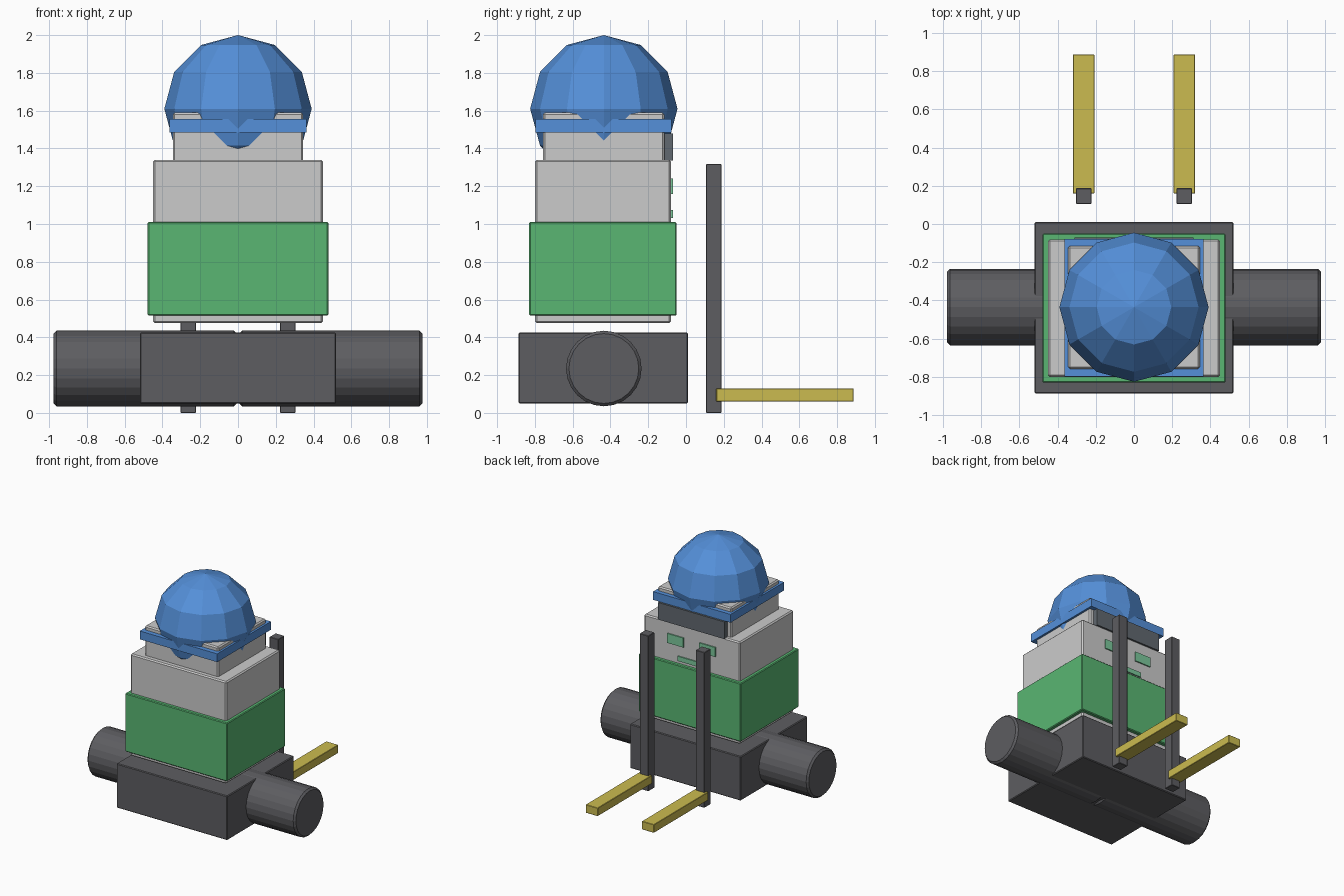
import bpy, bmesh, math
from mathutils import Matrix

if "Cube" in bpy.data.objects:
    bpy.data.objects.remove(bpy.data.objects["Cube"])


def material(name, rgb):
    m = bpy.data.materials.new(name)
    m.diffuse_color = (*rgb, 1)
    m.use_nodes = True
    m.node_tree.nodes["Principled BSDF"].inputs["Base Color"].default_value = m.diffuse_color
    return m


DARK = material("dark", (0.11, 0.11, 0.12))
LIGHT = material("light", (0.62, 0.63, 0.65))
GREEN = material("green", (0.10, 0.47, 0.17))
MINT = material("mint", (0.20, 0.58, 0.33))
BLUE = material("blue", (0.09, 0.28, 0.70))
YELLOW = material("yellow", (0.60, 0.50, 0.08))
SLATE = material("slate", (0.12, 0.14, 0.16))


def finish(name, bm, mat, bevel=0, segments=1):
    me = bpy.data.meshes.new(name)
    bm.to_mesh(me)
    bm.free()
    ob = bpy.data.objects.new(name, me)
    bpy.context.collection.objects.link(ob)
    me.materials.append(mat)
    if bevel:
        mod = ob.modifiers.new("bevel", 'BEVEL')
        mod.width = bevel
        mod.segments = segments
        mod.limit_method = 'ANGLE'
        mod.angle_limit = math.radians(40)
    return ob


def box(name, x, y, z, mat, bevel=0):
    """Box from (min, max) ranges on each axis."""
    bm = bmesh.new()
    mid = [(a + b) / 2 for a, b in (x, y, z)]
    size = [b - a for a, b in (x, y, z)]
    bmesh.ops.create_cube(bm, size=1, matrix=Matrix.Translation(mid) @ Matrix.Diagonal((*size, 1)))
    return finish(name, bm, mat, bevel)


CY = -0.435  # centre line of the body in y

# Chassis and stacked body
box("chassis", (-0.52, 0.52), (-0.887, 0.01), (0.05, 0.425), DARK, 0.006)
box("torso", (-0.45, 0.45), (-0.80, -0.08), (0.475, 1.34), LIGHT, 0.01)
box("torso_jacket", (-0.478, 0.478), (-0.83, -0.05), (0.515, 1.01), GREEN, 0.006)
box("head", (-0.345, 0.345), (-0.757, -0.115), (1.32, 1.59), LIGHT, 0.01)
box("visor", (-0.31, 0.31), (-0.13, -0.07), (1.335, 1.48), SLATE)
box("helmet_band", (-0.363, 0.363), (-0.797, -0.078), (1.485, 1.555), BLUE)

# Low-poly helmet dome, sunk into the head
bm = bmesh.new()
bmesh.ops.create_uvsphere(bm, u_segments=12, v_segments=6, radius=0.39,
                          matrix=Matrix.Translation((0, CY, 1.61)))
finish("helmet_dome", bm, BLUE)

# Mouth on the fork side
box("mouth", (-0.13, 0.13), (-0.09, -0.07), (1.033, 1.073), MINT)

# Mirrored wheels, eyes, masts and forks
for side, s in (("left", -1), ("right", 1)):
    def sided(a, b):
        return tuple(sorted((s * a, s * b)))

    bm = bmesh.new()
    bmesh.ops.create_cone(bm, cap_ends=True, segments=24, radius1=0.2, radius2=0.2, depth=0.97,
                          matrix=Matrix.Translation((s * 0.492, CY, 0.235)) @ Matrix.Rotation(math.pi / 2, 4, 'Y'))
    finish("wheel_" + side, bm, DARK, 0.015)
    box("eye_" + side, sided(0.075, 0.225), (-0.09, -0.07), (1.16, 1.24), MINT)
    box("mast_" + side, sided(0.222, 0.304), (0.105, 0.187), (0.0, 1.317), DARK, 0.003)
    box("fork_" + side, sided(0.207, 0.32), (0.16, 0.887), (0.06, 0.13), YELLOW, 0.003)
